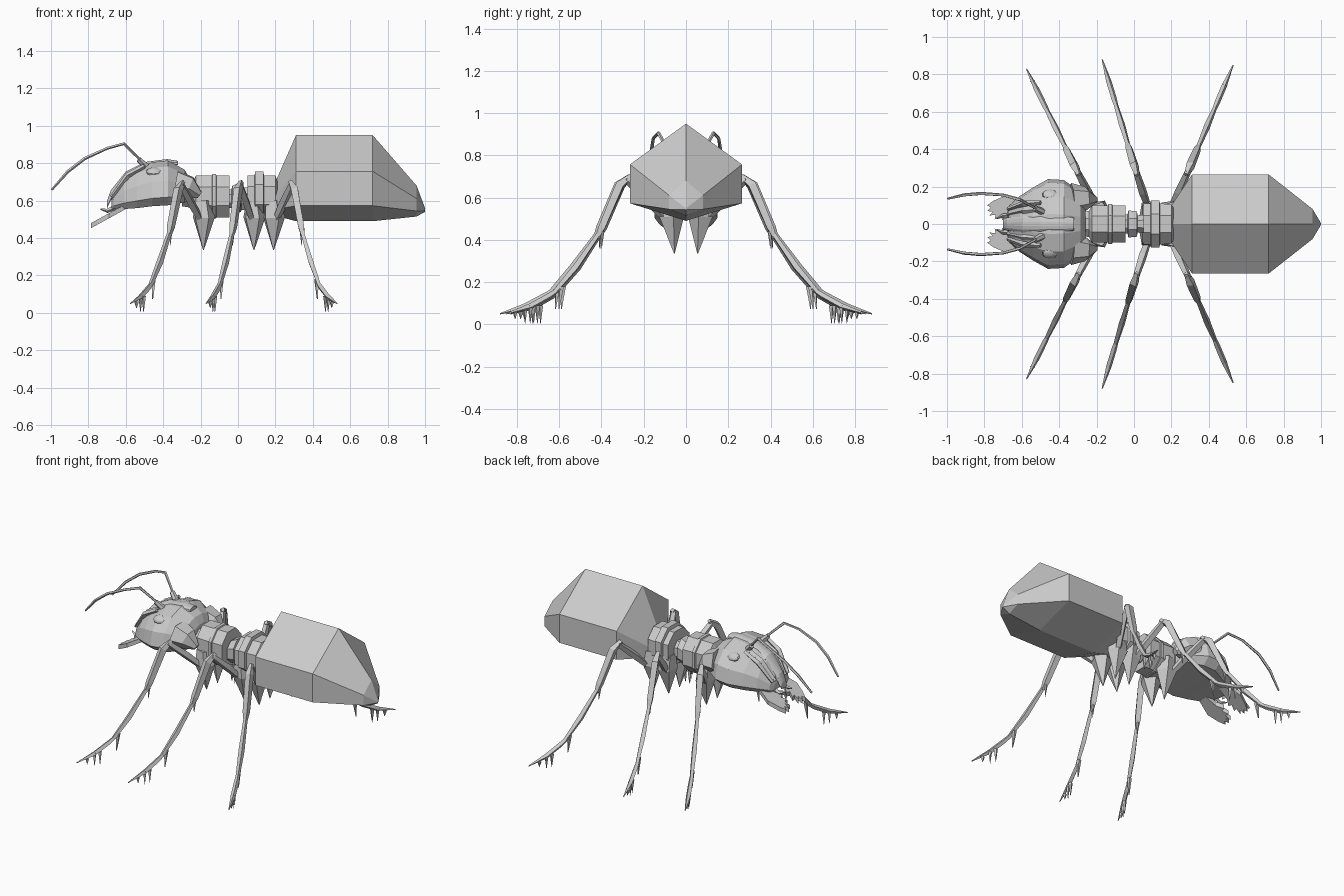
import bpy, bmesh, math
from mathutils import Vector

grey = bpy.data.materials.new("body grey")
grey.diffuse_color = (0.6, 0.6, 0.6, 1)


def finish(bm, name):
    bmesh.ops.recalc_face_normals(bm, faces=bm.faces)
    me = bpy.data.meshes.new(name)
    bm.to_mesh(me)
    bm.free()
    me.materials.append(grey)
    ob = bpy.data.objects.new(name, me)
    bpy.context.collection.objects.link(ob)
    return ob


def bridge(bm, rings):
    """Skin a list of equal vertex rings and cap the ends."""
    n = len(rings[0])
    for a, b in zip(rings, rings[1:]):
        for i in range(n):
            j = (i + 1) % n
            bm.faces.new((a[i], a[j], b[j], b[i]))
    bm.faces.new(rings[0])
    bm.faces.new(rings[-1][::-1])


def loft(name, profile, stations):
    """Profile of (y, z) in -1..1 / 0..1, stations of (x, half width, bottom, top)."""
    bm = bmesh.new()
    bridge(bm, [[bm.verts.new((x, w * u, lo + (hi - lo) * v)) for u, v in profile]
                for x, w, lo, hi in stations])
    return finish(bm, name)


def tube(bm, pts, radii, n=4):
    """Tapered faceted limb along a path."""
    pts = [Vector(p) for p in pts]
    rings = []
    for i, (p, r) in enumerate(zip(pts, radii)):
        t = (pts[min(i + 1, len(pts) - 1)] - pts[max(i - 1, 0)]).normalized()
        a = t.cross(Vector((0.3, 0.1, 1))).normalized()
        b = t.cross(a)
        rings.append([bm.verts.new(p + r * (a * math.cos(k) + b * math.sin(k)))
                      for k in [2 * math.pi * j / n for j in range(n)]])
    bridge(bm, rings)


def mirror(ob):
    m = ob.modifiers.new("mirror", 'MIRROR')
    m.use_axis = (False, True, False)


def mirrored_half(pts):
    return pts + [(-y, z) for y, z in reversed(pts) if y > 0]


# Abdomen: large six-sided faceted hull
hexa = [(0, 1), (1, .58), (1, .18), (0, 0), (-1, .18), (-1, .58)]
loft("abdomen", hexa, [(.20, .10, .52, .70), (.31, .265, .49, .95), (.72, .265, .49, .95),
                       (.955, .08, .515, .68), (1.0, .004, .54, .56)])

# Thorax segments with raised bands, and the narrow waist
octo = [(.42, 1), (1, .72), (1, .28), (.42, 0), (-.42, 0), (-1, .28), (-1, .72), (-.42, 1)]
loft("front_thorax", octo, [(-.30, .06, .57, .68), (-.24, .07, .56, .70), (-.225, .10, .52, .735),
                            (-.14, .10, .51, .735), (-.137, .107, .505, .742),
                            (-.118, .107, .505, .742), (-.115, .10, .51, .735),
                            (-.045, .10, .51, .735)])
loft("waist", octo, [(-.05, .05, .56, .66), (-.035, .05, .56, .66), (-.03, .072, .54, .68),
                     (.015, .068, .54, .70), (.02, .045, .55, .67), (.06, .05, .55, .67)])
loft("rear_thorax", octo, [(.05, .085, .53, .70), (.052, .11, .52, .735), (.088, .11, .52, .735),
                           (.092, .126, .51, .755), (.135, .126, .51, .755),
                           (.139, .11, .52, .735), (.20, .105, .52, .735), (.215, .08, .54, .69)])

# Head: domed shell with a flat underside
dome = mirrored_half([(.22, 1), (.62, .87), (.92, .55), (1, .18), (.8, 0)])
loft("head", dome, [(-.26, .10, .60, .72), (-.285, .17, .59, .765), (-.375, .235, .575, .815),
                    (-.46, .24, .57, .805), (-.54, .195, .56, .775), (-.61, .15, .555, .73),
                    (-.665, .10, .555, .65), (-.675, .07, .56, .61)])

# Crest plates on the face
loft("face_plate", dome, [(-.32, .035, .79, .812), (-.38, .045, .79, .822),
                          (-.50, .045, .77, .806), (-.60, .05, .71, .755),
                          (-.68, .035, .60, .655), (-.70, .03, .56, .60)])
bm = bmesh.new()
for y in (.075, .115):
    tube(bm, [(-.50, y, .785), (-.59, y * .95, .735), (-.675, y * .7, .62)], [.012, .016, .01])
mirror(finish(bm, "face_ridge"))

# Rear lobes of the head wrapping around the neck
bm = bmesh.new()
tube(bm, [(-.33, .13, .68), (-.26, .135, .67), (-.205, .13, .63)], [.09, .065, .02], 6)
mirror(finish(bm, "cheek_lobe"))

# Eyes: low ovals on the sides of the crown
bm = bmesh.new()
bmesh.ops.create_uvsphere(bm, u_segments=10, v_segments=6, radius=1)
for v in bm.verts:
    v.co = Vector((-.45 + .042 * v.co.x, .158 + .027 * v.co.y, .755 + .02 * v.co.z - .012 * v.co.y))
mirror(finish(bm, "eye"))

# Mandibles: toothed plates sloping forward and down
outline = [(-.60, .12), (-.69, .15), (-.75, .125), (-.785, .10), (-.765, .088), (-.785, .07),
           (-.755, .065), (-.775, .045), (-.74, .05), (-.745, .025), (-.71, .045),
           (-.705, .02), (-.67, .05), (-.60, .06)]
bm = bmesh.new()
rings = [[bm.verts.new((x, y, .57 + .55 * (x + .6) + dz)) for x, y in outline]
         for dz in (-.015, .012)]
bridge(bm, rings)
mirror(finish(bm, "mandible"))

# Small mouth feelers
bm = bmesh.new()
tube(bm, [(-.64, .04, .57), (-.70, .045, .545), (-.735, .03, .555)], [.014, .011, .004])
mirror(finish(bm, "mouth_feeler"))

# Antennae: bent stalk with a drooping whip
bm = bmesh.new()
tube(bm, [(-.49, .065, .78), (-.53, .085, .82)], [.02, .016], 6)
tube(bm, [(-.51, .075, .805), (-.61, .13, .905), (-.70, .155, .88), (-.82, .163, .825),
          (-.91, .155, .755), (-.995, .135, .658)], [.007, .009, .008, .009, .009, .006], 5)
mirror(finish(bm, "antenna"))

# Legs: each lies in a vertical plane; (coxa x, knee x, foot tip x, foot tip y)
for name, cx, kx, tx, ty in (("front", -.185, -.305, -.575, .83),
                             ("middle", .085, .010, -.17, .88),
                             ("rear", .19, .290, .53, .85)):
    def at(f, z, dx=0):
        return (kx + (tx - kx) * f + dx, .285 + (ty - .285) * f, z)

    # Pointed hip spike under the thorax
    bm = bmesh.new()
    tube(bm, [(cx, .07, .60), (cx, .07, .51), (cx, .055, .335)], [.05, .062, .002], 5)
    mirror(finish(bm, name + "_hip"))

    bm = bmesh.new()
    # Thigh rising to the knee
    tube(bm, [(cx, .07, .47), (cx + (kx - cx) * .5, .17, .58), at(0, .69)], [.016, .024, .018])
    # Shin in two tapering lengths
    tube(bm, [at(-.04, .70), at(.05, .66), at(.2, .46), at(.24, .41)], [.014, .026, .022, .012])
    tube(bm, [at(.2, .45), at(.42, .27), at(.6, .15)], [.012, .018, .012])
    # Foot with a pointed toe
    tube(bm, [at(.55, .17), at(.64, .135), at(.8, .085), at(1, .05)], [.010, .015, .015, .003])
    # Spurs at the joints and claws under the foot
    tube(bm, [at(.2, .44), at(.21, .36)], [.010, .001])
    tube(bm, [at(.54, .18), at(.56, .073)], [.014, .003])
    for f, z in ((.74, .004), (.80, .004), (.88, .025)):
        tube(bm, [at(f, .09 if f < .85 else .06), at(f, z)], [.013, .001])
    mirror(finish(bm, name + "_leg"))
